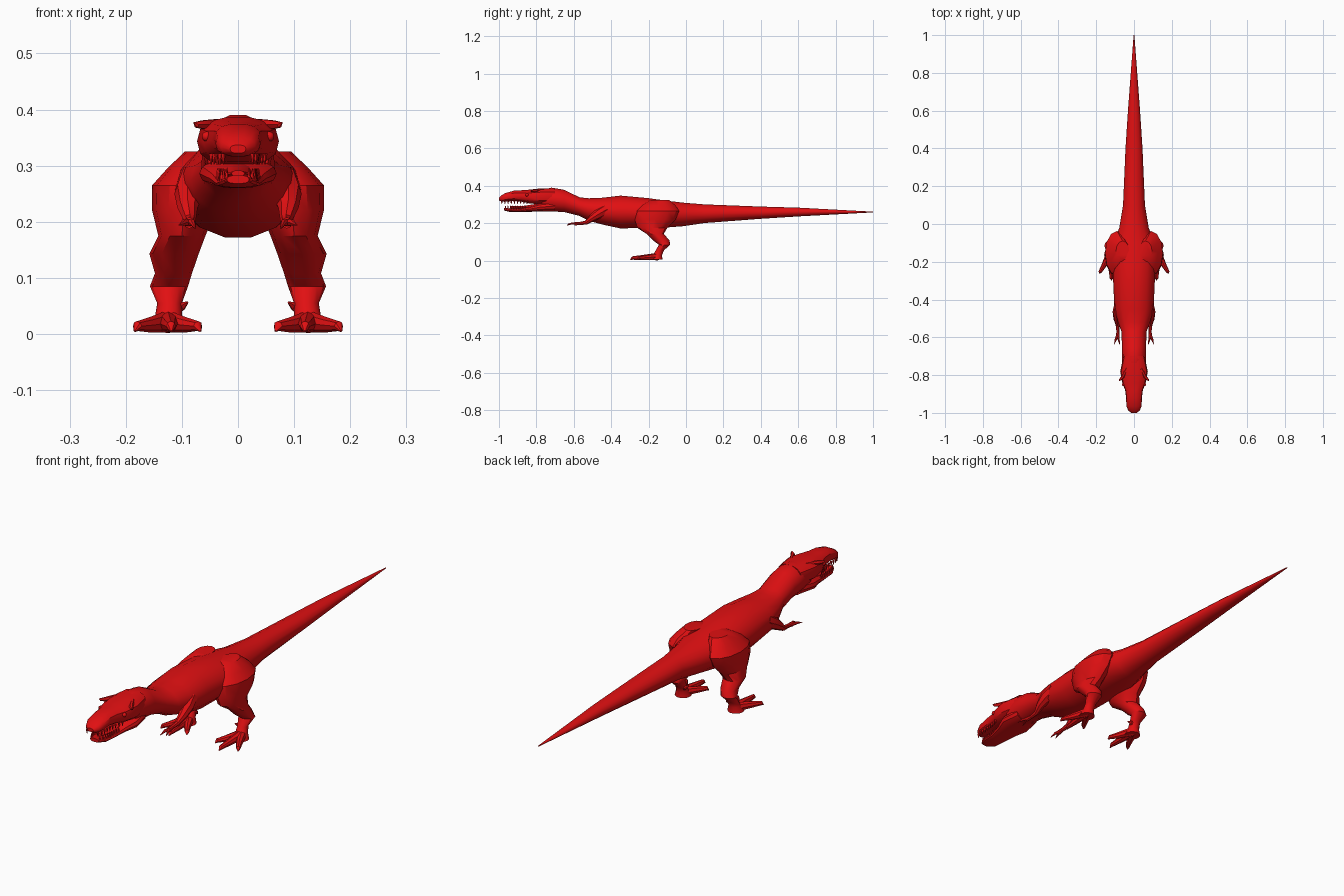
import bpy
import bmesh
import math
from mathutils import Vector

default_cube = bpy.data.objects.get("Cube")
if default_cube:
    bpy.data.objects.remove(default_cube, do_unlink=True)

# One red skin for everything
skin = bpy.data.materials.new("red skin")
skin.use_nodes = True
skin.diffuse_color = (0.75, 0.005, 0.006, 1)
skin.node_tree.nodes["Principled BSDF"].inputs["Base Color"].default_value = skin.diffuse_color


def finish(name, bm, angle=35):
    """Turn a bmesh into a smooth-shaded red object."""
    bmesh.ops.recalc_face_normals(bm, faces=bm.faces[:])
    mesh = bpy.data.meshes.new(name)
    bm.to_mesh(mesh)
    bm.free()
    mesh.materials.append(skin)
    obj = bpy.data.objects.new(name, mesh)
    bpy.context.collection.objects.link(obj)
    bpy.ops.object.select_all(action="DESELECT")
    obj.select_set(True)
    bpy.context.view_layer.objects.active = obj
    bpy.ops.object.shade_smooth_by_angle(angle=math.radians(angle))
    return obj


def add_loft(bm, rings, sides=12, power=1.0):
    """Skin a row of rings, each (center, half axis u, half axis v)."""
    def bend(value):
        return math.copysign(abs(value) ** power, value)

    rows = []
    for center, u, v in rings:
        row = []
        for i in range(sides):
            a = math.tau * i / sides
            row.append(bm.verts.new(center + u * bend(math.cos(a)) + v * bend(math.sin(a))))
        rows.append(row)
    for low, high in zip(rows, rows[1:]):
        for i in range(sides):
            j = (i + 1) % sides
            bm.faces.new((low[i], low[j], high[j], high[i]))
    bm.faces.new(rows[0])
    bm.faces.new(rows[-1])


def spine_rings(stations):
    """Upright rings from (y, top z, bottom z, half width)."""
    return [(Vector((0, y, (top + bottom) / 2)), Vector((width, 0, 0)),
             Vector((0, 0, (top - bottom) / 2))) for y, top, bottom, width in stations]


def level_rings(stations, side):
    """Level rings from (x, y, z, half width, half length)."""
    return [(Vector((side * x, y, z)), Vector((rx, 0, 0)), Vector((0, ry, 0)))
            for x, y, z, rx, ry in stations]


def tube_rings(path, side=1):
    """Round rings along a path of (x, y, z, radius)."""
    points = [Vector((side * x, y, z)) for x, y, z, r in path]
    rings = []
    for i, point in enumerate(points):
        along = points[min(i + 1, len(points) - 1)] - points[max(i - 1, 0)]
        u = along.cross(Vector((0, 0, 1))).normalized()
        v = u.cross(along).normalized()
        rings.append((point, u * path[i][3], v * path[i][3]))
    return rings


def loft_object(name, rings, sides=12, power=1.0):
    bm = bmesh.new()
    add_loft(bm, rings, sides, power)
    return finish(name, bm)


# Tail, trunk and neck in one skin
body = [
    (1.0, .262, .258, .002), (.6, .284, .236, .032), (.4, .29, .223, .045),
    (.1, .302, .2, .058), (-.02, .312, .182, .078), (-.1, .322, .176, .11),
    (-.2, .336, .174, .115), (-.35, .35, .17, .108), (-.45, .338, .192, .104),
    (-.52, .335, .212, .085), (-.57, .34, .238, .066), (-.65, .38, .258, .064),
    (-.72, .392, .262, .063), (-.77, .38, .27, .058),
]
loft_object("body_and_tail", spine_rings(body), 14)

# Head: skull with upper jaw, and the open lower jaw
skull = [
    (-.7, .388, .3, .056), (-.78, .387, .3, .073), (-.84, .38, .306, .062),
    (-.88, .377, .315, .047), (-.92, .375, .318, .042), (-.965, .362, .316, .04),
    (-.987, .35, .316, .031), (-1.0, .337, .322, .014),
]
loft_object("skull", spine_rings(skull), 14, .8)
jaw = [
    (-.7, .32, .264, .055), (-.78, .31, .262, .069), (-.83, .293, .261, .05),
    (-.89, .277, .26, .039), (-.945, .279, .261, .035), (-.973, .283, .268, .02),
]
loft_object("lower_jaw", spine_rings(jaw), 14, .8)
tongue = [(-.8, .304, .285, .025), (-.88, .292, .272, .022), (-.94, .292, .28, .012)]
loft_object("tongue", spine_rings(tongue), 10)


def row_point(stations, y, inset):
    """Half width of a jaw at y, pulled in a little."""
    for a, b in zip(stations, stations[1:]):
        if b[0] <= y <= a[0]:
            t = (y - a[0]) / (b[0] - a[0])
            return (a[3] + (b[3] - a[3]) * t) * inset
    return 0


# Teeth along both jaws
for name, stations, start, end, root, tip in (
        ("upper_teeth", skull, -.85, -.985, .322, .302),
        ("lower_teeth", jaw, -.86, -.965, .272, .295)):
    bm = bmesh.new()
    count = 9
    for i in range(count):
        y = start + (end - start) * i / (count - 1)
        x = row_point(stations, y, .82)
        for side in (-1, 1):
            add_loft(bm, level_rings([(x, y, root, .005, .006), (x, y, tip, .001, .001)], side), 5)
    finish(name, bm)

for side, label in ((1, "left"), (-1, "right")):
    # Brow horns and eyes
    brow = [(.035, -.76, .378, .006), (.06, -.81, .373, .009),
            (.074, -.825, .373, .006), (.079, -.83, .377, .001)]
    loft_object(label + "_brow", tube_rings(brow, side), 6)
    bm = bmesh.new()
    bmesh.ops.create_uvsphere(bm, u_segments=10, v_segments=6, radius=.009)
    bmesh.ops.translate(bm, verts=bm.verts[:], vec=(side * .056, -.85, .352))
    finish(label + "_eye", bm)

    # Leg: broad thigh, knee, backward ankle, foot
    leg = [
        (.06, -.14, .325, .035, .05), (.08, -.15, .295, .046, .095),
        (.09, -.155, .265, .063, .118), (.096, -.165, .22, .057, .11),
        (.1, -.18, .175, .042, .08), (.114, -.165, .143, .044, .046),
        (.115, -.132, .108, .033, .044), (.123, -.115, .085, .034, .03),
        (.122, -.14, .055, .022, .022), (.124, -.152, .03, .024, .024),
        (.125, -.16, .005, .033, .034),
    ]
    loft_object(label + "_leg", level_rings(leg, side), 12)

    # Toes with pointed claws, and a small back spur
    for toe, x, y in (("outer", .184, -.262), ("middle", .119, -.298), ("inner", .067, -.25)):
        mid_x, mid_y = .125 + (x - .125) * .6, -.16 + (y + .16) * .6
        path = [(.125, -.15, .022, .02), (mid_x, mid_y, .016, .013),
                (.2 * mid_x + .8 * x, .2 * mid_y + .8 * y, .014, .009), (x, y, .005, .002)]
        loft_object(label + "_" + toe + "_toe", tube_rings(path, side), 8)
    spur = [(.118, -.145, .04, .012), (.1, -.138, .05, .009), (.09, -.15, .056, .002)]
    loft_object(label + "_spur", tube_rings(spur, side), 6)

    # Small arm with two fingers
    arm = [(.075, -.43, .275, .03), (.087, -.47, .25, .027), (.09, -.505, .225, .018),
           (.086, -.535, .203, .011), (.085, -.57, .199, .008), (.087, -.595, .198, .01)]
    loft_object(label + "_arm", tube_rings(arm, side), 8)
    for finger, x, z in (("outer", .105, .194), ("inner", .076, .188)):
        path = [(.087, -.585, .198, .007), ((x + .087) / 2, -.61, .199, .006), (x, -.637, z, .001)]
        loft_object(label + "_" + finger + "_finger", tube_rings(path, side), 6)
